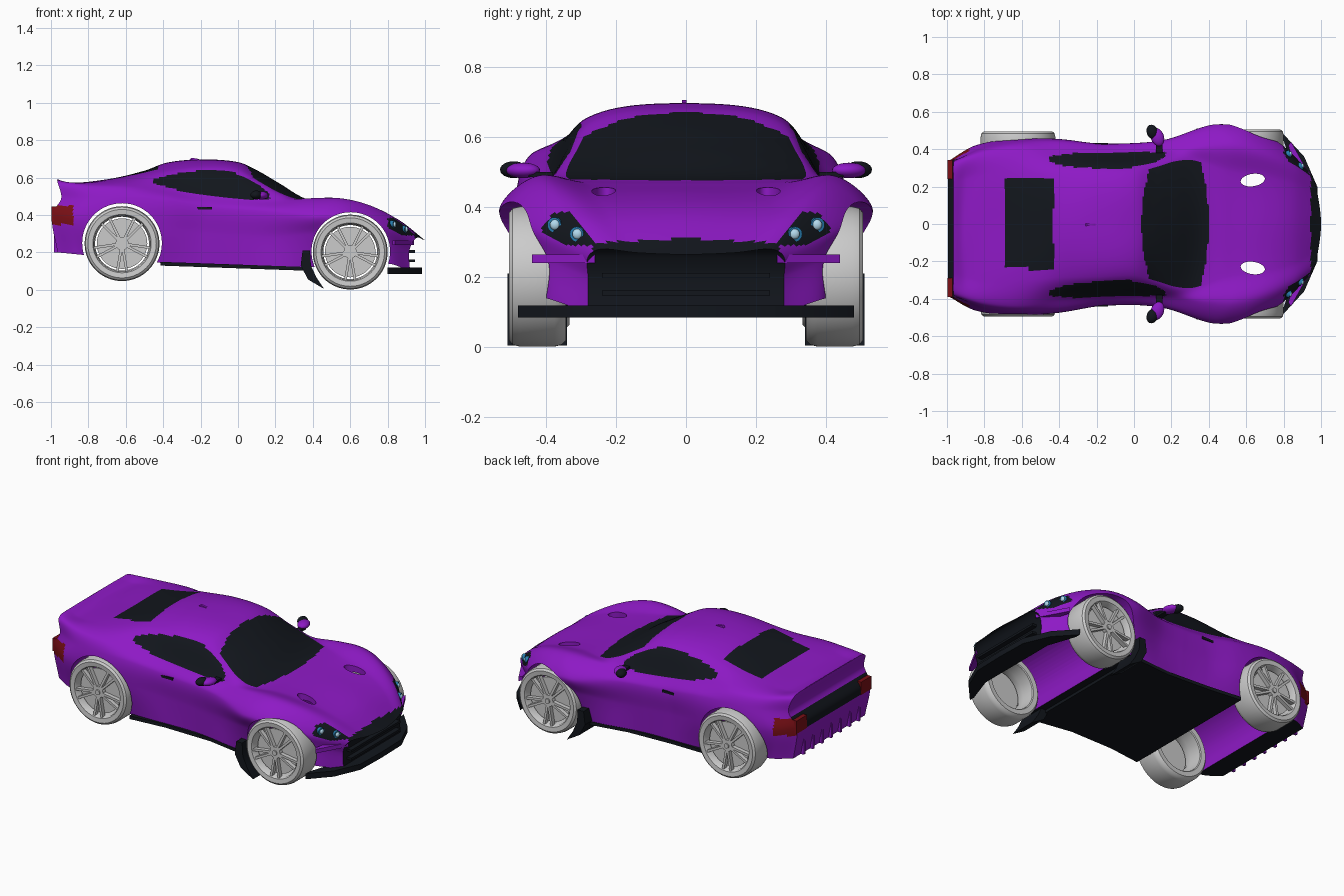
import bpy, bmesh, math
from mathutils import Vector, Matrix

if "Cube" in bpy.data.objects:
    bpy.data.objects.remove(bpy.data.objects["Cube"])


def mat(name, col):
    m = bpy.data.materials.new(name)
    m.diffuse_color = (*col, 1)
    m.use_nodes = True
    m.node_tree.nodes["Principled BSDF"].inputs["Base Color"].default_value = m.diffuse_color
    return m


PURPLE = mat("purple_paint", (0.27, 0.01, 0.56))
BLACK = mat("black_trim", (0.006, 0.008, 0.012))
RED = mat("red_lamp", (0.2, 0.005, 0.008))
BLUE = mat("blue_ring", (0.02, 0.2, 0.42))
PALE = mat("pale_lens", (0.45, 0.7, 0.85))


def finish(bm, name, mats=(), angle=35):
    bmesh.ops.recalc_face_normals(bm, faces=bm.faces)
    me = bpy.data.meshes.new(name)
    bm.to_mesh(me)
    bm.free()
    ob = bpy.data.objects.new(name, me)
    bpy.context.collection.objects.link(ob)
    for m in mats:
        me.materials.append(m)
    smooth(ob, angle)
    return ob


def smooth(ob, angle=35):
    bpy.ops.object.select_all(action='DESELECT')
    ob.select_set(True)
    bpy.context.view_layer.objects.active = ob
    bpy.ops.object.shade_smooth_by_angle(angle=math.radians(angle))


def prism(name, pts, axis, lo, hi, m, sides=(1,)):
    """Extrude a plan (axis z) or side (axis y) outline between lo and hi."""
    for s in sides:
        bm = bmesh.new()
        put = lambda p, h: (p[0], s * p[1], h) if axis == 'z' else (p[0], s * h, p[1])
        a, b = ([bm.verts.new(put(p, h)) for p in pts] for h in (lo, hi))
        bm.faces.new(a)
        bm.faces.new(b)
        for i in range(len(pts)):
            j = (i + 1) % len(pts)
            bm.faces.new((a[i], a[j], b[j], b[i]))
        ob = finish(bm, name, [m])
    return ob


def shape(name, kind, loc, size, m=None, rot=(0, 0, 0)):
    bm = bmesh.new()
    M = Matrix.LocRotScale(Vector(loc), Matrix.Rotation(rot[2], 3, 'Z') @ Matrix.Rotation(rot[1], 3, 'Y')
                           @ Matrix.Rotation(rot[0], 3, 'X'), Vector(size))
    if kind == 'box':
        bmesh.ops.create_cube(bm, size=1, matrix=M)
    elif kind == 'ball':
        bmesh.ops.create_uvsphere(bm, u_segments=24, v_segments=12, radius=1, matrix=M)
    else:
        bmesh.ops.create_cone(bm, cap_ends=True, segments=64, radius1=1, radius2=1, depth=1, matrix=M)
    return finish(bm, name, [m] if m else [])


def spline(ts, ps, t):
    """Smooth curve through points ps at parameters ts."""
    n = len(ts)
    i = max(0, min(n - 2, sum(1 for a in ts if a <= t) - 1))

    def tan(k):
        a, b = max(0, k - 1), min(n - 1, k + 1)
        return (ps[b] - ps[a]) / (ts[b] - ts[a])
    h = ts[i + 1] - ts[i]
    f = (t - ts[i]) / h
    return (ps[i] * (2*f**3 - 3*f*f + 1) + tan(i) * h * (f**3 - 2*f*f + f)
            + ps[i + 1] * (3*f*f - 2*f**3) + tan(i + 1) * h * (f**3 - f*f))


# Lengthwise rails of the half body, tail to nose
sill = [(-.965, .35, .2), (-.86, .40, .19), (-.42, .43, .145), (0, .41, .13), (.36, .44, .12), (.8, .40, .14), (.92, .28, .1)]
waist = [(-.995, .36, .40), (-.85, .44, .37), (-.62, .47, .36), (-.4, .46, .33), (-.18, .425, .3), (.15, .43, .28),
         (.4, .49, .3), (.6, .505, .31), (.8, .40, .25), (.915, .28, .2)]
shoulder = [(-.945, .37, .49), (-.8, .435, .485), (-.62, .46, .49), (-.4, .455, .48), (-.15, .43, .44), (.15, .445, .42),
            (.4, .525, .40), (.5, .53, .40), (.62, .51, .385), (.8, .415, .33), (.935, .28, .258)]
belt = [(-.965, .35, .575), (-.8, .40, .56), (-.6, .42, .555), (-.4, .395, .54), (-.2, .385, .51), (0, .385, .487),
        (.2, .395, .475), (.4, .42, .487), (.55, .42, .487), (.7, .385, .45), (.85, .32, .373), (.96, .245, .28)]
roof = [(-.965, .24, .59), (-.9, .26, .568), (-.8, .28, .575), (-.6, .285, .6), (-.4, .275, .637), (-.2, .277, .656),
        (0, .275, .643), (.12, .305, .575), (.22, .335, .52), (.32, .34, .485), (.5, .28, .468), (.7, .25, .433),
        (.85, .21, .373), (.985, .14, .27)]
centre = [(-.965, 0, .59), (-.91, 0, .572), (-.7, 0, .59), (-.5, 0, .637), (-.38, 0, .68), (-.2, 0, .697), (0, 0, .683),
          (.1, 0, .64), (.22, 0, .57), (.36, 0, .488), (.5, 0, .465), (.7, 0, .435), (.85, 0, .38), (1, 0, .265)]


def rail_point(rail, u):
    x0, x1 = rail[0][0], rail[-1][0]
    return spline([(p[0] - x0) / (x1 - x0) for p in rail], [Vector(p) for p in rail], u)


# Body shell lofted across the rails; the tail leans slightly to one side
NI, SEG = 200, 12
NJ = SEG * 5
bm = bmesh.new()
rings = []
for i in range(NI + 1):
    ps = [rail_point(r, i / NI) for r in (sill, waist, shoulder, belt, roof, centre)]
    ps.append(ps[4] * 1)
    ps[6].y *= -1
    ts = [0]
    for a, b in zip(ps, ps[1:]):
        ts.append(ts[-1] + max((b - a).length, 0.01))
    half = [spline(ts, ps, ts[j // SEG] + (ts[min(j // SEG + 1, 6)] - ts[j // SEG]) * (j % SEG) / SEG) for j in range(NJ)]
    half.append(ps[5])
    full = half + [Vector((p.x, -p.y, p.z)) for p in reversed(half[:-1])]
    rings.append([bm.verts.new(p + Vector((0, .025 * min(0, p.x), 0))) for p in full])


def paint(c, s):
    x, y, z = c.x, abs(c.y), c.z
    if s == 4 and (.04 + .5*y*y < x < .40 - .4*y*y or (-.69 < x < -.43 and y < .24)):
        return 1
    top = .64 - (x + .12)**2 * (.45 if x < -.12 else 1.5)
    if s == 3 and -.45 < x < .17 and .485 + max(0, -x - .15)*.28 < z < top:
        return 1
    if (s >= 2 and x > .945) or (s == 2 and x > .80 and .29 < z < .385):
        return 1
    return 2 if x < -.88 and .35 < z < .45 and y > .26 else 0


N = 2 * NJ + 1
for a, b in zip(rings, rings[1:]):
    for k in range(N):
        f = bm.faces.new((a[k], a[(k + 1) % N], b[(k + 1) % N], b[k]))
        if k < N - 1:
            f.material_index = paint(f.calc_center_median(), min(k, N - 2 - k) // SEG)
        else:
            f.material_index = 1
for ring, idx in ((rings[0], 0), (rings[-1], 1)):
    for j in range(NJ):
        vs = [ring[j], ring[j + 1]] + ([ring[N - 2 - j]] if j < NJ - 1 else []) + [ring[N - 1 - j]]
        f = bm.faces.new(vs)
        f.material_index = 1 if idx or .36 < f.calc_center_median().z < .46 else 0
outer = [v.co.copy() for r in rings for v in r]
body = finish(bm, "body_shell", [PURPLE, BLACK, RED])

# Wheel arches and bonnet vents cut through
cutters = [shape("arch_cutter", 'cyl', (x, 0, z), (r, r, 1.4), PURPLE, (math.pi/2, 0, 0))
           for x, z, r in ((-.62, .25, .213), (.603, .205, .21))]
cutters += [shape("vent_cutter", 'cyl', (.635, s*.235, .45), (.065, .033, .3), PURPLE, (0, 0, s*.15)) for s in (1, -1)]
for c in cutters:
    c.hide_render = True
    md = body.modifiers.new("cut", 'BOOLEAN')
    md.operation, md.solver, md.object = 'DIFFERENCE', 'EXACT', c
    bpy.context.view_layer.objects.active = body
    bpy.ops.object.modifier_apply(modifier=md.name)
    bpy.data.objects.remove(c)
smooth(body)

BOTH = (1, -1)
# Underside, splitter, bumper blades and wheel liners
floor = prism("floor_panel", [(-.42, -.47), (-.2, -.435), (.1, -.42), (.36, -.45), (.36, .45), (.1, .42), (-.2, .425), (-.42, .44)],
              'z', .115, .135, BLACK)
floor.rotation_euler.y = .035
prism("front_splitter", [(.985, 0), (.98, .2), (.91, .36), (.8, .48), (.8, .445), (.86, .27), (.86, 0)],
      'z', .085, .12, BLACK, BOTH)
prism("bumper_blade", [(.94, .26), (.84, .44), (.825, .42), (.87, .26)], 'z', .24, .265, PURPLE, BOTH)
prism("wheel_liner", [(.345, .21), (.335, .13), (.375, .055), (.46, .005), (.42, .065), (.39, .13), (.385, .21)],
      'y', .34, .51, BLACK, BOTH)
for z in (.155, .205):
    shape("grille_bar", 'box', (.925, 0, z), (.04, .48, .014), BLACK)

# Headlamps set on the surface
for s in BOTH:
    for y, z in ((.372, .345), (.31, .328)):
        p = min((v for v in outer if v.x > .7), key=lambda v: (v.y - s*y)**2 + (v.z - z)**2)
        shape("headlamp_ring", 'cyl', p - Vector((.008, 0, 0)), (.021, .021, .026), BLUE, (0, math.pi/2, s*.4))
        shape("headlamp_lens", 'ball', p + Vector((.004, s*.002, 0)), (.01, .015, .015), PALE)

# Mirrors, handles, tail lamps
for s in BOTH:
    shape("mirror_cap", 'ball', (.125, s*.465, .505), (.035, .05, .022), PURPLE, (0, 0, s*.35))
    shape("mirror_back", 'ball', (.098, s*.492, .507), (.03, .04, .024), BLACK, (0, 0, s*.35))
    shape("mirror_stalk", 'box', (.135, s*.415, .493), (.035, .07, .014), BLACK)
    shape("door_handle", 'box', (-.18, s*.428 - .004, .437), (.08, .02, .014), BLACK)
    shape("tail_lamp", 'box', (-.98, s*.315 - .024, .405), (.035, .1, .08), RED)

# Rear diffuser fins and roof aerial
for i in range(7):
    shape("diffuser_fin", 'box', (-.96, -.294 + i*.09, .25), (.05, .016, .1), PURPLE)
prism("roof_aerial", [(-.27, .685), (-.25, .706), (-.21, .70), (-.19, .685)], 'y', -.012, .002, PURPLE)


# Wheels: turned tyre and rim, backing disc, five spoke pairs, hub
def wheel(name, loc, side):
    bm = bmesh.new()
    prof = [(.153, -.08), (.183, -.082), (.195, -.07), (.2, -.05), (.2, .05), (.195, .07), (.183, .08),
            (.156, .077), (.15, .068), (.144, 0), (.148, -.075)]
    n = 64
    rows = [[bm.verts.new((r*math.cos(2*math.pi*i/n), y, r*math.sin(2*math.pi*i/n))) for r, y in prof] for i in range(n)]
    for i in range(n):
        a, b = rows[i], rows[(i + 1) % n]
        for k in range(len(prof)):
            q = (k + 1) % len(prof)
            bm.faces.new((a[k], a[q], b[q], b[k]))
    for r, y, d in ((.135, .04, .012), (.035, .056, .03), (.015, .068, .02)):
        bmesh.ops.create_cone(bm, cap_ends=True, segments=40, radius1=r, radius2=r, depth=d,
                              matrix=Matrix.Translation((0, y, 0)) @ Matrix.Rotation(math.pi/2, 4, 'X'))
    for i in range(5):
        for o in (-.17, .17):
            R = Matrix.Rotation(2*math.pi*i/5 + o + math.pi/2, 4, 'Y')
            bmesh.ops.create_cube(bm, size=1, matrix=R @ Matrix.LocRotScale(Vector((.087, .058, 0)), None, Vector((.13, .026, .014))))
    ob = finish(bm, name)
    ob.location = loc
    ob.rotation_euler.z = 0 if side > 0 else math.pi


for s in BOTH:
    wheel("front_wheel", (.6, s*.425, .202), s)
    wheel("rear_wheel", (-.62, s*.415, .247), s)
